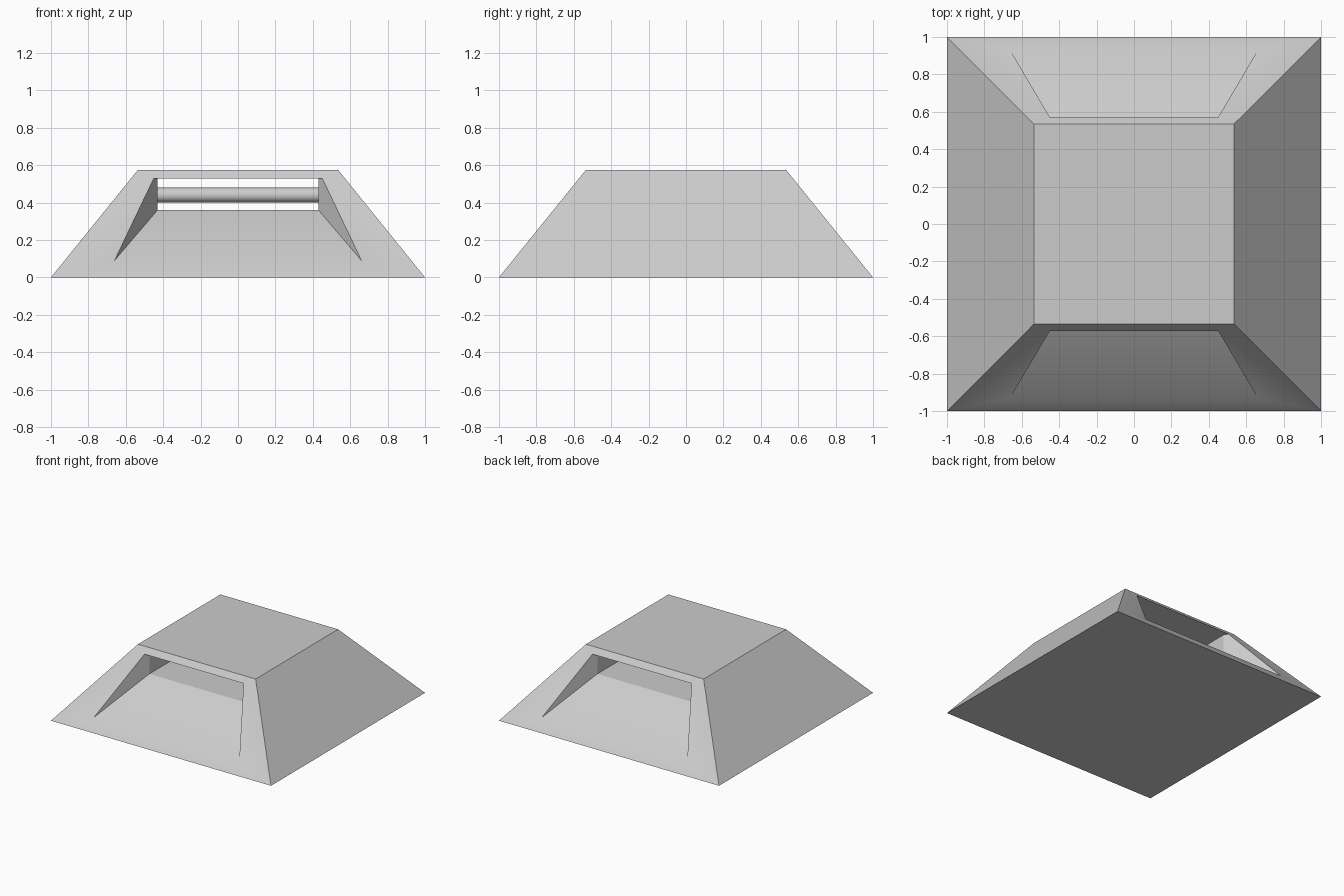
import bpy
import math

if "Cube" in bpy.data.objects:
    bpy.data.objects.remove(bpy.data.objects["Cube"], do_unlink=True)

HEIGHT, TOP = 0.575, 0.535

# Single pale grey material
grey = bpy.data.materials.new("pale_grey")
grey.use_nodes = True
colour = (0.604, 0.604, 0.604, 1)
grey.diffuse_color = colour
grey.node_tree.nodes["Principled BSDF"].inputs["Base Color"].default_value = colour


def loft(name, rings):
    """Closed solid through a list of four-point rings."""
    verts = [p for ring in rings for p in ring]
    faces = [(3, 2, 1, 0), tuple(len(verts) - 4 + i for i in range(4))]
    for r in range(len(rings) - 1):
        for i in range(4):
            a, b = 4 * r + i, 4 * r + (i + 1) % 4
            faces.append((a, b, b + 4, a + 4))
    mesh = bpy.data.meshes.new(name)
    mesh.from_pydata(verts, [], faces)
    mesh.materials.append(grey)
    obj = bpy.data.objects.new(name, mesh)
    bpy.context.collection.objects.link(obj)
    return obj


def select_only(obj):
    bpy.ops.object.select_all(action='DESELECT')
    obj.select_set(True)
    bpy.context.view_layer.objects.active = obj


def square(half, z):
    return [(-half, -half, z), (half, -half, z), (half, half, z), (-half, half, z)]


def slot(y, half, floor, ceiling=0.53):
    return [(-half, y, floor), (-half, y, ceiling), (half, y, ceiling), (half, y, floor)]


# Sloping block
body = loft("marker_body", [square(1, 0), square(TOP, HEIGHT)])

# Through slot, flaring out along ramps at both ends
cutter = loft("slot_cutter", [slot(-0.95, 0.674, 0.074), slot(-0.537, 0.43, 0.36),
                              slot(0.537, 0.43, 0.36), slot(0.95, 0.674, 0.074)])
cutter.hide_render = True
cut = body.modifiers.new("slot", 'BOOLEAN')
cut.operation = 'DIFFERENCE'
cut.solver = 'EXACT'
cut.object = cutter
select_only(body)
bpy.ops.object.modifier_apply(modifier=cut.name)
bpy.data.objects.remove(cutter, do_unlink=True)
bpy.ops.object.shade_smooth_by_angle(angle=math.radians(30))

# Round bar across the middle of the slot
bpy.ops.mesh.primitive_cylinder_add(vertices=32, radius=0.04, depth=0.87,
                                    location=(0, 0, 0.44),
                                    rotation=(0, math.pi / 2, 0))
bar = bpy.context.object
bar.name = "cross_bar"
bar.data.materials.append(grey)
select_only(bar)
bpy.ops.object.shade_smooth_by_angle(angle=math.radians(30))
